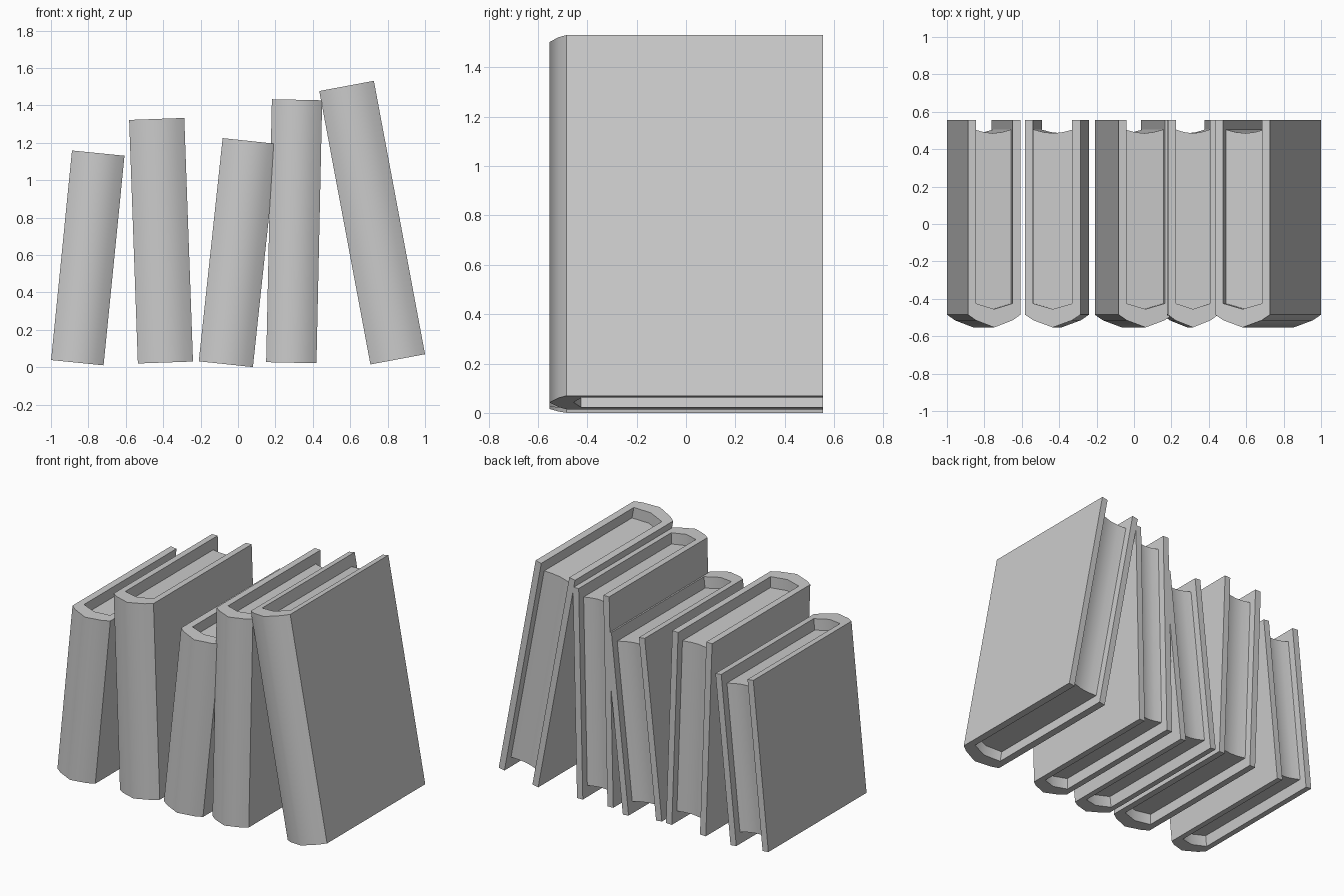
import bpy, bmesh
from math import radians

if "Cube" in bpy.data.objects:
    bpy.data.objects.remove(bpy.data.objects["Cube"])

BACK, SIDE, MID, TIP = 0.555, -0.485, -0.515, -0.553   # spine depths along y
BOARD = 0.043                                          # cover thickness
RECESS = 0.075                                         # pages sit inside the cover edges


def extrude_profile(name, points, z0, z1, base, tilt):
    """Extrude an xy outline from z0 to z1, then lean it sideways."""
    bm = bmesh.new()
    face = bm.faces.new([bm.verts.new((x, y, z0)) for x, y in points])
    res = bmesh.ops.extrude_face_region(bm, geom=[face])
    top = [v for v in res["geom"] if isinstance(v, bmesh.types.BMVert)]
    bmesh.ops.translate(bm, verts=top, vec=(0, 0, z1 - z0))
    bmesh.ops.recalc_face_normals(bm, faces=bm.faces[:])
    me = bpy.data.meshes.new(name)
    bm.to_mesh(me)
    bm.free()
    ob = bpy.data.objects.new(name, me)
    bpy.context.collection.objects.link(ob)
    ob.location = (base[0], 0, base[1])
    ob.rotation_euler = (0, radians(tilt), 0)
    bpy.ops.object.select_all(action='DESELECT')
    ob.select_set(True)
    bpy.context.view_layer.objects.active = ob
    bpy.ops.object.shade_smooth_by_angle(angle=radians(50))
    return ob


def book(i, x, z, width, height, tilt):
    h = width / 2
    k = h - BOARD
    # Cover: U-shaped boards with a rounded spine
    outer = [(-h, BACK), (-h, SIDE), (-h * 0.7, MID), (0, TIP),
             (h * 0.7, MID), (h, SIDE), (h, BACK)]
    inner = [(k, BACK), (k, -0.425), (0, -0.455), (-k, -0.425), (-k, BACK)]
    extrude_profile(f"book_{i}_cover", outer + inner, 0, height, (x, z), tilt)
    # Pages: recessed block with a concave fore-edge
    pages = [(-k, 0.505), (-k, -0.425), (0, -0.455), (k, -0.425),
             (k, 0.505), (k * 0.5, 0.491), (0, 0.485), (-k * 0.5, 0.491)]
    extrude_profile(f"book_{i}_pages", pages, RECESS, height - RECESS, (x, z), tilt)


# Bottom centre x, z, thickness, height, lean (degrees to the right)
BOOKS = [(-0.859, 0.024, 0.282, 1.126, 5.7),
         (-0.388, 0.025, 0.295, 1.303, -2.05),
         (-0.065, 0.016, 0.291, 1.200, 6.1),
         (0.285, 0.024, 0.269, 1.406, 1.25),
         (0.854, 0.042, 0.297, 1.487, -10.6)]
for i, b in enumerate(BOOKS, 1):
    book(i, *b)
